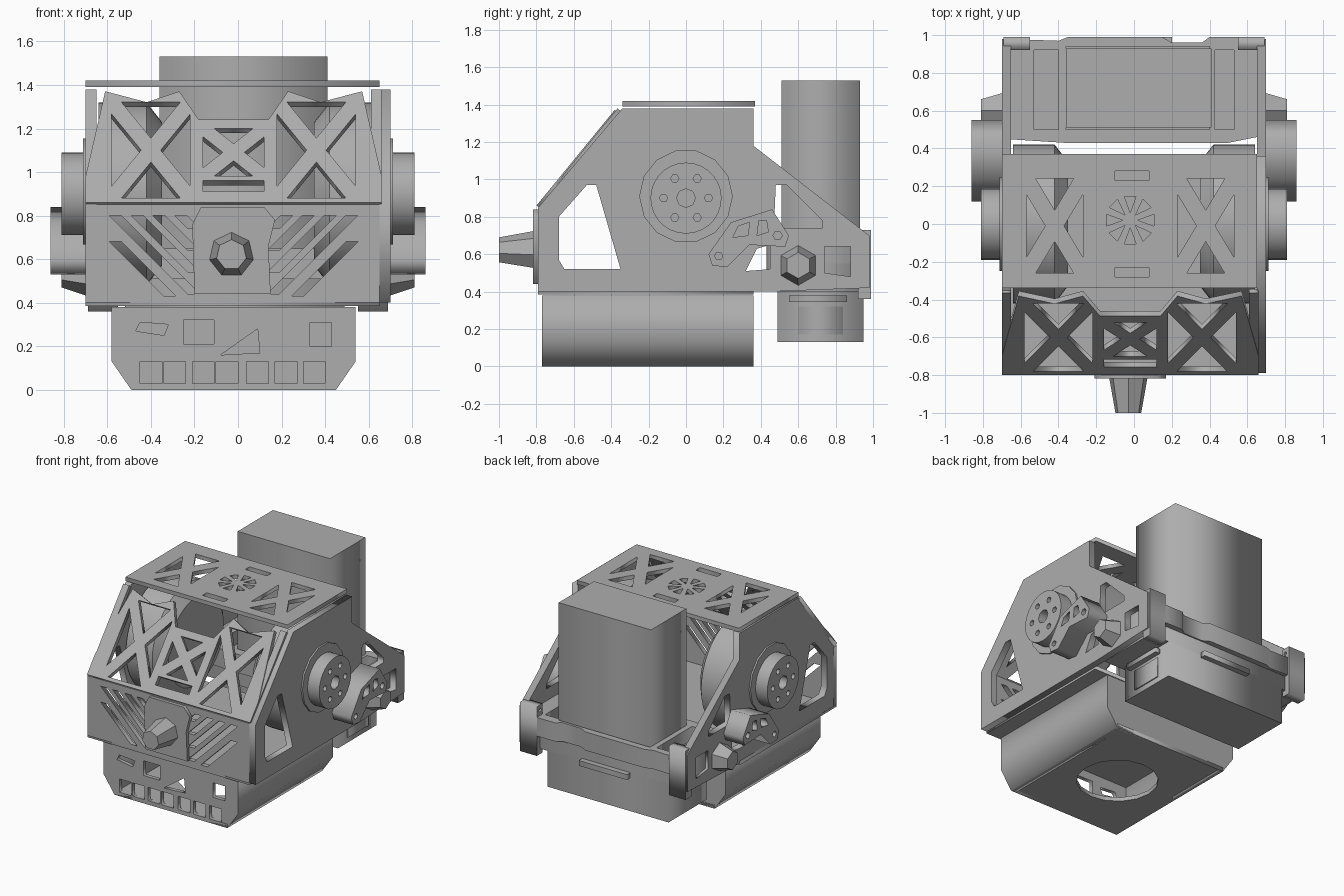
import bpy
import math
from mathutils import Vector, Matrix

cube = bpy.data.objects.get("Cube")
if cube:
    bpy.data.objects.remove(cube, do_unlink=True)

grey = bpy.data.materials.new("plain_grey")
grey.use_nodes = True
tone = (0.42, 0.42, 0.42, 1)
grey.diffuse_color = tone
grey.node_tree.nodes["Principled BSDF"].inputs["Base Color"].default_value = tone

X, Y, Z = Vector((1, 0, 0)), Vector((0, 1, 0)), Vector((0, 0, 1))
MID = -0.02    # symmetry line of the front panels


def plate(name, outline, holes, centre, u, v, thick):
    """Flat sheet with holes, drawn in the plane u, v around the point centre."""
    curve = bpy.data.curves.new(name, "CURVE")
    curve.dimensions, curve.fill_mode, curve.extrude = "2D", "BOTH", thick / 2
    for loop in [outline] + holes:
        spline = curve.splines.new("POLY")
        spline.points.add(len(loop) - 1)
        spline.use_cyclic_u = True
        for point, (a, b) in zip(spline.points, loop):
            point.co = (a, b, 0, 1)
    helper = bpy.data.objects.new(name + "_curve", curve)
    bpy.context.collection.objects.link(helper)
    graph = bpy.context.evaluated_depsgraph_get()
    mesh = bpy.data.meshes.new_from_object(helper.evaluated_get(graph))
    bpy.data.objects.remove(helper)
    n = u.cross(v).normalized()
    frame = Matrix((u, v, n)).transposed().to_4x4()
    mesh.transform(Matrix.Translation(centre) @ frame)
    mesh.materials.clear()
    mesh.materials.append(grey)
    obj = bpy.data.objects.new(name, mesh)
    bpy.context.collection.objects.link(obj)
    return obj


def box(name, x0, x1, y0, y1, z0, z1):
    return plate(name, rect(x0, x1, y0, y1), [], (0, 0, (z0 + z1) / 2), X, Y, z1 - z0)


def lathe(name, centre, axis, r1, r2, depth, sides):
    """Cylinder or cone along an axis."""
    bpy.ops.mesh.primitive_cone_add(vertices=sides, radius1=r1, radius2=r2, depth=depth, location=centre)
    obj = bpy.context.object
    obj.name = name
    obj.rotation_euler = axis.to_track_quat("Z", "Y").to_euler()
    obj.data.materials.append(grey)
    if sides > 8:
        bpy.ops.object.shade_smooth_by_angle()
    return obj


def rect(a0, a1, b0, b1):
    return [(a0, b0), (a1, b0), (a1, b1), (a0, b1)]


def ngon(a, b, r, n):
    return [(a + r * math.cos(math.tau * i / n), b + r * math.sin(math.tau * i / n)) for i in range(n)]


def flip(loop):
    return [(2 * MID - a, b) for a, b in reversed(loop)]


def cross_window(a, b, w, h, g):
    """Four triangles that leave an X of struts."""
    k = g * h / w
    loops = []
    for s in (1, -1):
        loops.append([(a + s * g, b), (a + s * w, b + h - k), (a + s * w, b - h + k)])
        loops.append([(a, b + s * k), (a + w - g, b + s * h), (a - w + g, b + s * h)])
    return loops


# Side plates, motor drums, flanges and links, one set per side
side_outline = [(-0.79, 0.4), (0.45, 0.4), (0.98, 0.42), (0.98, 0.7), (0.36, 1.18),
                (0.36, 1.38), (-0.34, 1.38), (-0.79, 0.85)]
side_holes = [
    [(-0.68, 0.57), (-0.65, 0.52), (-0.35, 0.52), (-0.48, 0.97), (-0.53, 0.97), (-0.68, 0.8)],
    [(0.47, 0.74), (0.73, 0.74), (0.73, 0.78), (0.54, 0.97), (0.48, 0.97)],
    [(0.32, 0.51), (0.45, 0.52), (0.45, 0.65), (0.38, 0.63)],
    [(0.74, 0.5), (0.88, 0.48), (0.88, 0.64), (0.74, 0.64)],
]
link_outline = [(0.12, 0.6), (0.14, 0.54), (0.22, 0.53), (0.34, 0.65), (0.53, 0.64),
                (0.55, 0.7), (0.46, 0.84), (0.24, 0.77)]
link_holes = [[(0.25, 0.69), (0.33, 0.7), (0.34, 0.77), (0.28, 0.75)],
              [(0.38, 0.7), (0.44, 0.72), (0.43, 0.78), (0.39, 0.78)],
              ngon(0.49, 0.7, 0.025, 6), ngon(0.175, 0.59, 0.022, 6)]
bolt_ring = [ngon(a, b, 0.022, 6) for a, b in ngon(0, 0.9, 0.12, 6)]
for s, side in ((1, "left"), (-1, "right")):
    plate(side + "_side_plate", side_outline, side_holes, (s * 0.675, 0, 0), Y, Z, 0.05)
    plate(side + "_motor_mount", ngon(0, 0.91, 0.25, 14), [], (s * 0.705, 0, 0), Y, Z, 0.015)
    plate(side + "_motor_flange", ngon(0, 0.9, 0.19, 28), bolt_ring + [ngon(0, 0.9, 0.05, 8)],
          (s * 0.755, 0, 0), Y, Z, 0.11)
    plate(side + "_link", link_outline, link_holes, (s * 0.78, 0, 0), Y, Z, 0.16)
    plate(side + "_drum", ngon(0, 0.9, 0.42, 40), [], (s * 0.53, 0, 0), Y, Z, 0.22)
    lathe(side + "_drum_cap", (s * 0.385, 0, 0.9), X * -s, 0.42, 0.33, 0.07, 40)
    lathe(side + "_joint_nut", (s * 0.75, 0.6, 0.54), X * s, 0.11, 0.07, 0.12, 6)
    plate(side + "_corner_block", rect(0.92, 0.99, 0.36, 0.73), [ngon(0.95, 0.69, 0.016, 4)],
          (s * 0.62, 0, 0), Y, Z, 0.14)

# Top cover with struts and a spoked centre
spokes = []
for i in range(8):
    t, d = math.tau * i / 8, 0.24
    spokes.append([(MID + r * math.cos(t + a), 0.02 + r * math.sin(t + a))
                   for r, a in ((0.04, 0), (0.13, -d), (0.13, d))])
slits = [rect(-0.1, 0.08, b, b + 0.05) for b in (0.23, -0.28)]
top_cross = cross_window(-0.42, -0.01, 0.15, 0.25, 0.05)
plate("top_cover", rect(-0.7, 0.65, -0.34, 0.37),
      top_cross + [flip(h) for h in top_cross] + spokes + slits, (0, 0, 1.405), X, Y, 0.03)

# Sloping front truss
left_edge = [(-0.7, 0.85), (-0.7, 0.97), (-0.61, 1.36), (-0.42, 1.31), (-0.27, 1.36), (-0.18, 1.23)]
window = cross_window(-0.4, 1.09, 0.18, 0.22, 0.045)
slope = Vector((0, 0.45 / 0.55, 1))
plate("front_truss", left_edge + flip(left_edge),
      window + [flip(h) for h in window] + cross_window(MID, 1.08, 0.14, 0.11, 0.05)
      + [rect(-0.16, 0.12, 0.9, 0.95)],
      (0, -0.785 - slope.y * 0.85, 0), X, slope, 0.035)
for a in (-0.7, 0.61):
    plate("front_truss_edge", rect(a, a + 0.05, 0.85, 1.37), [],
          (0, -0.78 - slope.y * 0.85, 0), X, slope, 0.03)

# Lower front panel with slanting slots
slots = []
for i in range(5):
    a0, b0 = -0.59 + max(0, i - 1) * 0.1, 0.8 - max(0, 1 - i) * 0.12
    run = min(-0.23 - a0, b0 - 0.43)
    slots.append([(a0, b0), (a0 + run, b0 - run), (a0 + run + 0.055, b0 - run), (a0 + 0.055, b0)])
plate("front_panel", rect(-0.7, 0.65, 0.4, 0.85), slots + [flip(h) for h in slots],
      (0, -0.775, 0), X, Z, 0.035)
plate("nozzle_mount", [(-0.2, 0.44), (0.15, 0.44), (0.14, 0.66), (0.17, 0.78), (0.12, 0.84),
                       (-0.17, 0.84), (-0.21, 0.76)], [], (0, -0.8, 0), X, Z, 0.035)
lathe("nozzle", (-0.03, -0.89, 0.62), -Y, 0.11, 0.07, 0.22, 7)

# Floor and the tub below it
box("floor", -0.7, 0.65, -0.79, 0.36, 0.385, 0.415)
tub_side = [(-0.58, 0.38), (-0.58, 0.13), (-0.49, 0), (-0.45, 0), (-0.55, 0.14), (-0.55, 0.38)]
for side, loop in (("right", tub_side), ("left", flip(tub_side))):
    plate("tub_" + side + "_wall", loop, [], (0, -0.205, 0), X, Z, 1.12)
tub_outline = tub_side[:3] + flip(tub_side[:3])
vents = [rect(a, a + 0.1, 0.03, 0.13) for a in (-0.45, -0.34, -0.21, -0.1, 0.04, 0.17, 0.3)]
vents += [rect(-0.25, -0.11, 0.21, 0.32), rect(0.33, 0.43, 0.2, 0.31),
          [(-0.08, 0.16), (0.1, 0.17), (0.09, 0.28)],
          [(-0.47, 0.27), (-0.34, 0.25), (-0.32, 0.3), (-0.45, 0.31)]]
plate("tub_front", tub_outline, vents, (0, -0.755, 0), X, Z, 0.03)
plate("tub_back", tub_outline, [], (0, 0.345, 0), X, Z, 0.03)
plate("tub_bottom", rect(-0.49, 0.45, -0.77, 0.36), [ngon(MID, -0.2, 0.28, 16)],
      (0, 0, 0.015), X, Y, 0.03)

# Rear tray, tall box and low box
box("tray_floor", -0.68, 0.65, 0.46, 0.95, 0.4, 0.55)
plate("tray_rim", [(-0.68, 0.45), (-0.37, 0.43), (0.5, 0.43), (0.65, 0.46), (0.65, 0.97), (0.55, 0.99),
                   (0.4, 0.99), (0.36, 0.96), (0.2, 0.96), (0.15, 0.99), (-0.35, 0.99), (-0.4, 0.97),
                   (-0.68, 0.98)],
      [rect(-0.53, -0.4, 0.5, 0.92), rect(-0.36, 0.4, 0.5, 0.94), rect(0.43, 0.53, 0.5, 0.92)],
      (0, 0, 0.58), X, Y, 0.14)
box("tall_box", -0.36, 0.41, 0.51, 0.93, 0.55, 1.53)
box("low_box", -0.52, 0.49, 0.49, 0.95, 0.13, 0.42)
box("low_box_side_panel", 0.49, 0.498, 0.6, 0.84, 0.17, 0.32)
box("low_box_side_latch", 0.48, 0.53, 0.55, 0.86, 0.345, 0.38)
box("rear_latch", -0.2, 0.2, 0.95, 0.99, 0.38, 0.42)
